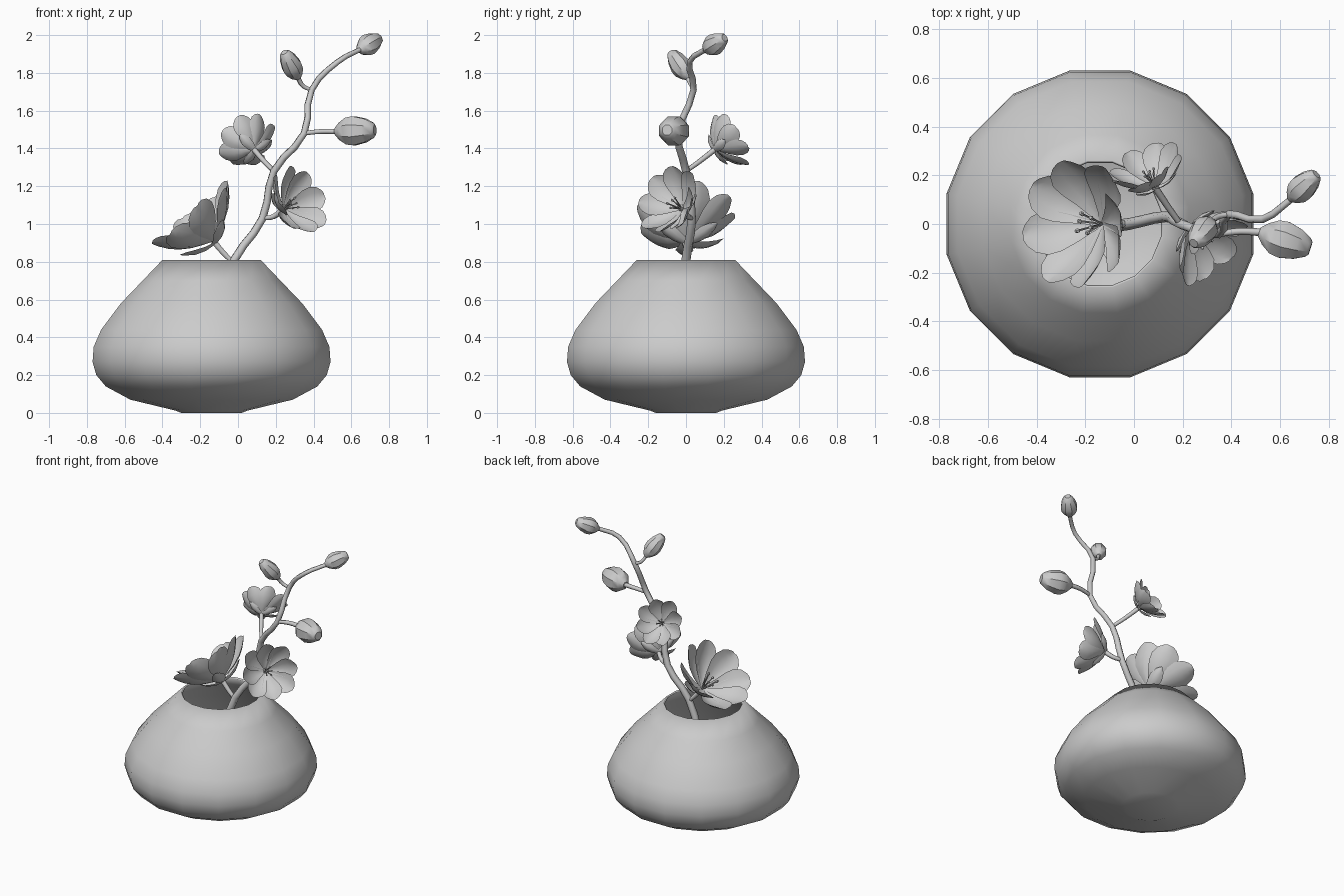
import bpy, math
from math import sin, cos, pi
from mathutils import Vector

if "Cube" in bpy.data.objects:
    bpy.data.objects.remove(bpy.data.objects["Cube"])


def make_object(name, verts, faces, angle=None):
    me = bpy.data.meshes.new(name)
    me.from_pydata([tuple(v) for v in verts], [], faces)
    me.update()
    ob = bpy.data.objects.new(name, me)
    bpy.context.collection.objects.link(ob)
    for p in me.polygons:
        p.use_smooth = True
    if angle:
        bpy.ops.object.select_all(action='DESELECT')
        ob.select_set(True)
        bpy.context.view_layer.objects.active = ob
        bpy.ops.object.shade_smooth_by_angle(angle=math.radians(angle))
    return ob


def lathe(name, profile, sides, base, axis, cap_end, angle):
    """Revolve (distance, radius) pairs about an axis."""
    q = Vector(axis).to_track_quat('Z', 'Y')
    verts, faces = [], []
    for h, r in profile:
        for k in range(sides):
            a = 2 * pi * (k + 0.5) / sides
            verts.append(Vector(base) + q @ Vector((r * cos(a), r * sin(a), h)))
    for i in range(len(profile) - 1):
        for k in range(sides):
            n = (k + 1) % sides
            faces.append((i * sides + k, i * sides + n,
                          (i + 1) * sides + n, (i + 1) * sides + k))
    faces.append(tuple(reversed(range(sides))))
    if cap_end:
        faces.append(tuple(range(len(verts) - sides, len(verts))))
    return make_object(name, verts, faces, angle)


def tube(name, points, r0, r1):
    """Tapered stem through the given points."""
    cu = bpy.data.curves.new(name, 'CURVE')
    cu.dimensions = '3D'
    cu.resolution_u = 3
    cu.bevel_depth = 1.0
    cu.bevel_resolution = 1
    cu.use_fill_caps = True
    sp = cu.splines.new('BEZIER')
    sp.bezier_points.add(len(points) - 1)
    for i, (bp, p) in enumerate(zip(sp.bezier_points, points)):
        bp.co = p
        bp.handle_left_type = bp.handle_right_type = 'AUTO'
        bp.radius = r0 + (r1 - r0) * i / (len(points) - 1)
    ob = bpy.data.objects.new(name, cu)
    bpy.context.collection.objects.link(ob)
    return ob


# (position along petal, half width), relative to petal length
PETAL = [(0, .03), (.15, .09), (.35, .18), (.55, .26), (.72, .285), (.87, .23), (.96, .14), (1, .06)]
SEPAL = [(0, .12), (.3, .2), (.6, .24), (.85, .15), (1, .03)]


def add_leaf(verts, faces, outline, base, q, spin, length, opening, bulge, cup, lean):
    """One cupped petal blade as a small grid."""
    start, cols = len(verts), 5
    rad = Vector((cos(spin), sin(spin), 0))
    side = Vector((-sin(spin), cos(spin), 0))
    along = rad * sin(opening) + Vector((0, 0, cos(opening)))
    inward = -rad * cos(opening) + Vector((0, 0, sin(opening)))
    for s, w in outline:
        for c in range(cols):
            u = c / (cols - 1) * 2 - 1
            depth = -bulge * sin(pi * s) + (cup * u * u + lean * u) * w
            p = along * s + side * (u * w) + inward * depth
            verts.append(Vector(base) + q @ (p * length))
    for i in range(len(outline) - 1):
        for c in range(cols - 1):
            a = start + i * cols + c
            faces.append((a, a + 1, a + cols + 1, a + cols))


def flower(name, base, normal, length, spin):
    q = Vector(normal).to_track_quat('Z', 'Y')
    # petals
    v, f = [], []
    for k in range(8):
        add_leaf(v, f, PETAL, base, q, spin + k * pi / 4, length,
                 math.radians(58 if k % 2 else 53), .10, .35, .2)
    make_object(name + "_petals", v, f)
    # sepals hugging the back
    v, f = [], []
    for k in range(3):
        add_leaf(v, f, SEPAL, Vector(base) - q @ Vector((0, 0, .06 * length)), q,
                 spin + .4 + k * 2 * pi / 3, length * .6, math.radians(68), .12, .5, 0)
    make_object(name + "_sepals", v, f)
    # stamens
    for k in range(6):
        a = spin + k * pi / 3
        d = Vector((cos(a) * .35, sin(a) * .35, 1)).normalized()
        h, r = length * (.36 + .06 * (k % 2)), length * .014
        lathe(name + "_stamen", [(0, r), (h * .86, r), (h * .9, r * 2.2), (h, r * 1.6)],
              5, base, q @ d, True, 40)


def bud(name, base, tip, radius):
    axis = Vector(tip) - Vector(base)
    prof = [(0, .25), (.12, .6), (.3, .93), (.48, 1), (.75, .82), (.95, .52), (1, .35)]
    lathe(name, [(t * axis.length, r * radius) for t, r in prof], 8, base, axis, True, 35)


# vase: sixteen-sided, open at the top
k = 1 / cos(pi / 16)
vase = lathe("vase", [(z, r * k) for z, r in [
    (0, .16), (.012, .19), (.07, .43), (.14, .56), (.2, .61), (.27, .63), (.35, .624),
    (.44, .585), (.58, .48), (.70, .365), (.81, .26)]], 16, (-.14, 0, 0), (0, 0, 1), False, 40)
wall = vase.modifiers.new("wall", 'SOLIDIFY')
wall.thickness = .012
wall.offset = -1

# main stem and side branches
tube("main_stem", [(-.12, -.01, .5), (-.02, 0, .81), (.13, .03, 1.03), (.19, 0, 1.28),
                   (.35, -.04, 1.48), (.39, .04, 1.71), (.53, .02, 1.86), (.65, .105, 1.925)],
     .026, .014)
tube("left_branch", [(-.03, 0, .80), (-.08, 0, .85), (-.13, 0, .91)], .014, .018)
tube("right_branch", [(.13, .03, 1.03), (.19, .01, 1.04), (.25, -.03, 1.09)], .013, .017)
tube("back_branch", [(.19, 0, 1.28), (.14, .07, 1.33), (.08, .16, 1.40)], .012, .015)
tube("side_bud_branch", [(.35, -.04, 1.48), (.44, -.03, 1.49), (.53, -.035, 1.49)], .013, .016)
tube("upper_bud_branch", [(.39, .04, 1.71), (.345, .03, 1.73), (.315, .005, 1.78)], .011, .013)

# flowers
flower("left_flower", (-.13, 0, .91), (-.64, 0, .77), .33, .2)
flower("right_flower", (.24, -.02, 1.08), (.68, -.62, .36), .235, .1)
flower("back_flower", (.085, .155, 1.395), (-.35, .8, .45), .195, .3)

# buds
bud("side_bud", (.515, -.033, 1.49), (.725, -.10, 1.497), .083)
bud("upper_bud", (.32, .015, 1.77), (.245, -.08, 1.91), .056)
bud("tip_bud", (.64, .10, 1.92), (.75, .205, 1.985), .058)
